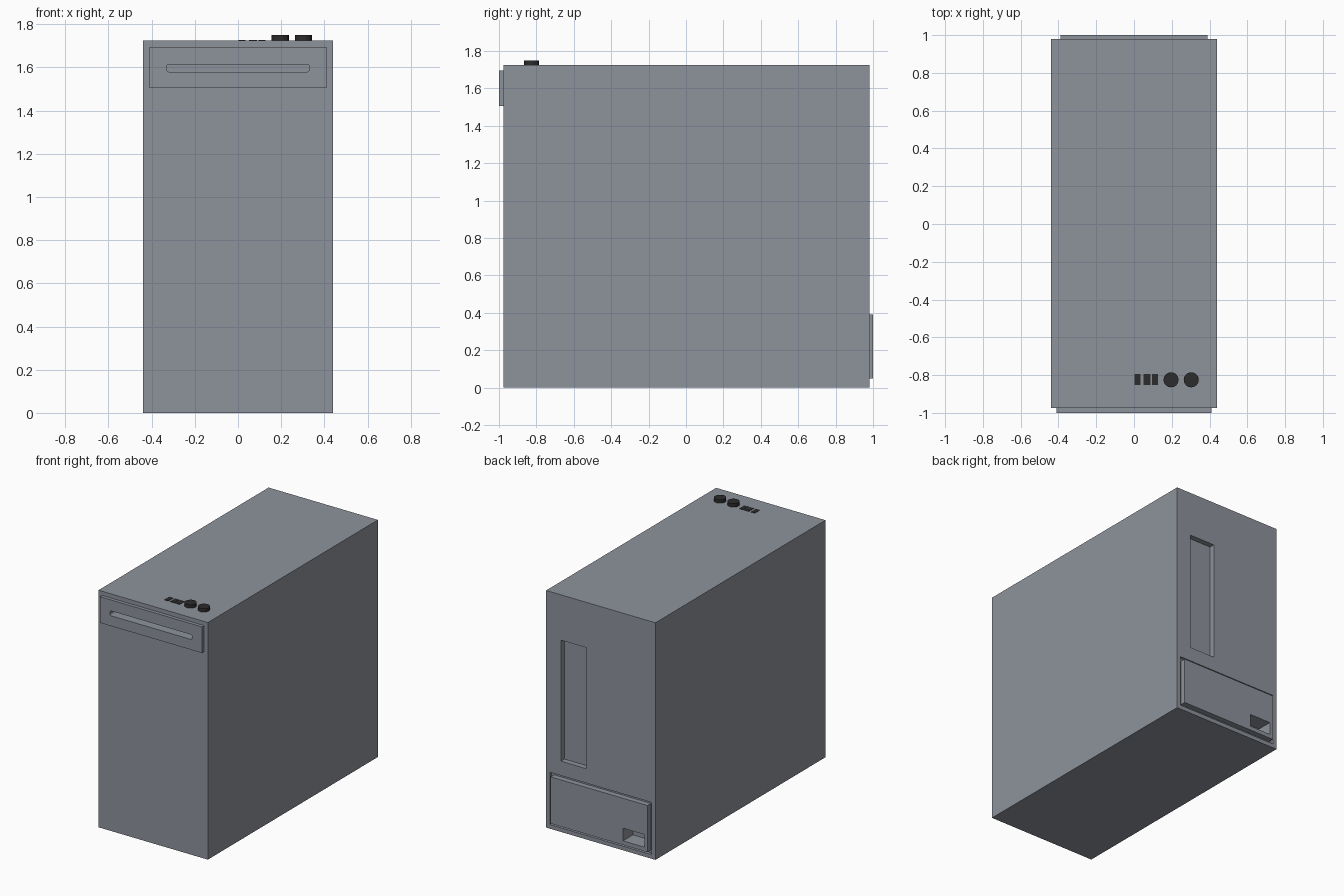
import bpy, bmesh
from mathutils import Vector

if "Cube" in bpy.data.objects:
    bpy.data.objects.remove(bpy.data.objects["Cube"])


def material(name, rgb):
    m = bpy.data.materials.new(name)
    m.diffuse_color = (*rgb, 1)
    m.use_nodes = True
    m.node_tree.nodes["Principled BSDF"].inputs["Base Color"].default_value = m.diffuse_color
    return m


GREY = material("case grey", (0.27, 0.29, 0.33))
BLACK = material("port black", (0.025, 0.025, 0.025))


def finish(name, bm, mat):
    me = bpy.data.meshes.new(name)
    bm.to_mesh(me)
    bm.free()
    ob = bpy.data.objects.new(name, me)
    bpy.context.collection.objects.link(ob)
    if mat:
        me.materials.append(mat)
    return ob


def box(name, x, y, z, mat=None, round_y=0):
    """Box from (min, max) ranges; round_y rounds the edges running along y."""
    bm = bmesh.new()
    bmesh.ops.create_cube(bm, size=1)
    for v in bm.verts:
        v.co = Vector([r[0] if c < 0 else r[1] for c, r in zip(v.co, (x, y, z))])
    if round_y:
        edges = [e for e in bm.edges
                 if abs(e.verts[0].co.y - e.verts[1].co.y) > 0.001]
        bmesh.ops.bevel(bm, geom=edges, offset=round_y, segments=3,
                        profile=0.5, affect='EDGES')
    return finish(name, bm, mat)


def cylinder(name, x, y, z0, z1, r, sides, mat):
    bm = bmesh.new()
    bmesh.ops.create_cone(bm, cap_ends=True, segments=sides,
                          radius1=r, radius2=r, depth=z1 - z0)
    bmesh.ops.translate(bm, verts=bm.verts, vec=(x, y, (z0 + z1) / 2))
    return finish(name, bm, mat)


def cut(target, cutter):
    mod = target.modifiers.new("cut", 'BOOLEAN')
    mod.operation = 'DIFFERENCE'
    mod.solver = 'EXACT'
    mod.object = cutter
    bpy.context.view_layer.objects.active = target
    bpy.ops.object.modifier_apply(modifier=mod.name)


TOP = 1.725

# Main case, front drive panel and rear power supply plate
case = box("case_body", (-0.44, 0.44), (-0.975, 0.98), (0, TOP), GREY)
panel = box("front_drive_panel", (-0.41, 0.41), (-1.0, -0.97), (1.505, 1.695), GREY)
plate = box("power_supply_plate", (-0.39, 0.39), (0.95, 1.0), (0.05, 0.39), GREY)

# Recesses: rear connector opening, power supply opening, disc slot, power socket
io_cut = box("io_cutter", (0.115, 0.32), (0.94, 1.1), (0.515, 1.395))
psu_cut = box("psu_cutter", (-0.41, 0.41), (0.96, 1.1), (0.03, 0.41))
slot_cut = box("slot_cutter", (-0.33, 0.33), (-1.1, -0.9), (1.58, 1.615), round_y=0.01)
socket_cut = box("socket_cutter", (-0.365, -0.193), (0.885, 1.1), (0.08, 0.172))

for target, cutters in ((case, (io_cut, psu_cut, slot_cut, socket_cut)),
                        (panel, (slot_cut,)),
                        (plate, (socket_cut,))):
    for c in cutters:
        cut(target, c)
for c in (io_cut, psu_cut, slot_cut, socket_cut):
    bpy.data.objects.remove(c, do_unlink=True)

# Two round buttons on top
for i, x in enumerate((0.196, 0.303)):
    cylinder(f"top_button_{i + 1}", x, -0.825, TOP - 0.01, 1.75, 0.04, 16, BLACK)

# Three small ports on top
for i, (x0, x1) in enumerate(((0.003, 0.035), (0.051, 0.087), (0.095, 0.127))):
    box(f"top_port_{i + 1}", (x0, x1), (-0.852, -0.795), (TOP - 0.004, TOP + 0.003), BLACK)
